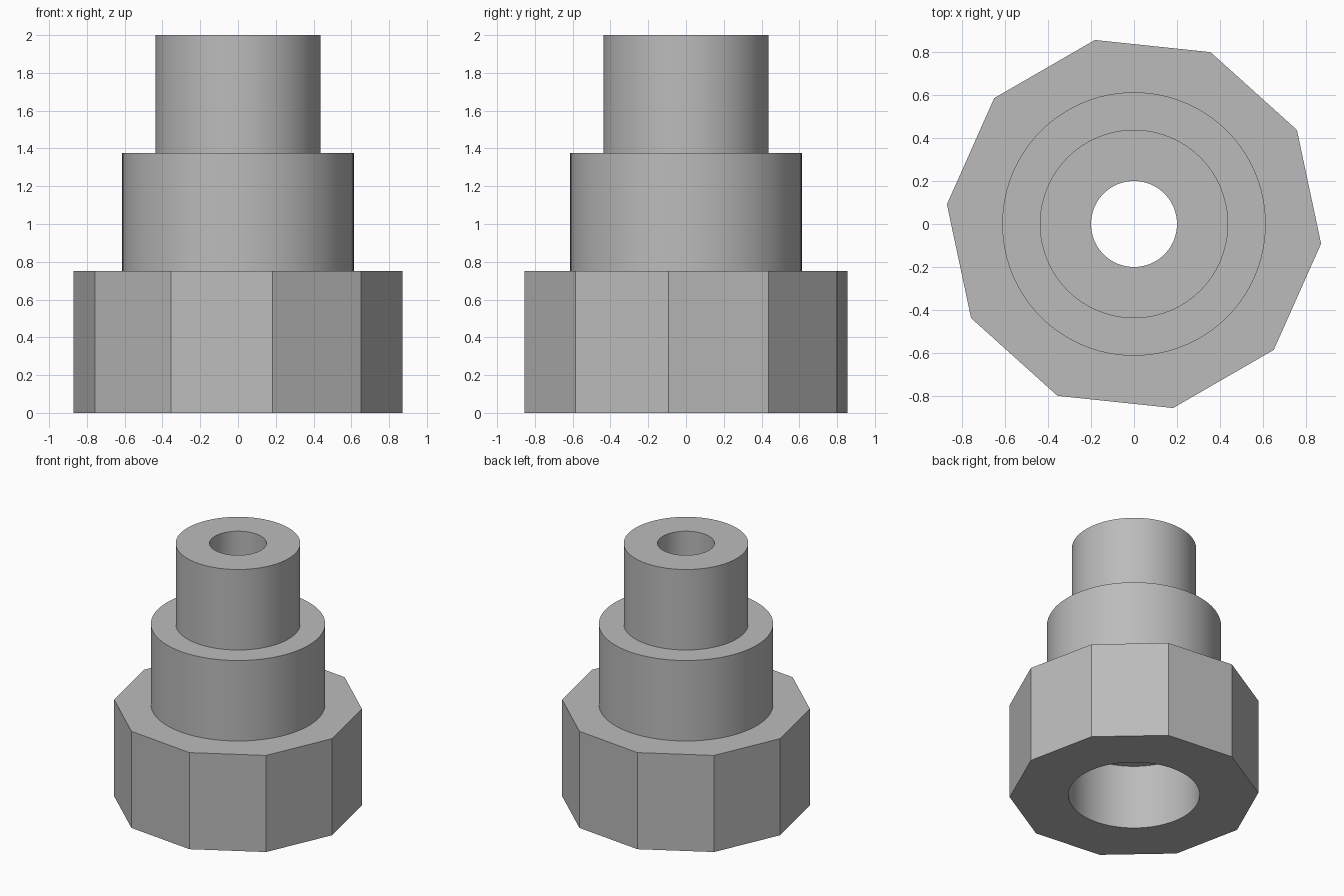
import bpy, bmesh
from math import cos, sin, radians, tau

if "Cube" in bpy.data.objects:
    bpy.data.objects.remove(bpy.data.objects["Cube"], do_unlink=True)

GREY = (0.5, 0.5, 0.5, 1.0)
metal = bpy.data.materials.new("plain grey metal")
metal.use_nodes = True
metal.diffuse_color = GREY
metal.node_tree.nodes["Principled BSDF"].inputs["Base Color"].default_value = GREY

ROUND = 96


def prism(name, radius, bottom, top, sides=ROUND, turn=0.0):
    """Upright solid with a regular outline."""
    bm = bmesh.new()
    outline = [bm.verts.new((radius * cos(radians(turn) + tau * i / sides),
                             radius * sin(radians(turn) + tau * i / sides), bottom))
               for i in range(sides)]
    base = bm.faces.new(outline)
    cap = bmesh.ops.extrude_face_region(bm, geom=[base], use_keep_orig=True)["geom"]
    lifted = [v for v in cap if isinstance(v, bmesh.types.BMVert)]
    bmesh.ops.translate(bm, verts=lifted, vec=(0, 0, top - bottom))
    bmesh.ops.recalc_face_normals(bm, faces=bm.faces)
    mesh = bpy.data.meshes.new(name)
    bm.to_mesh(mesh)
    bm.free()
    mesh.materials.append(metal)
    obj = bpy.data.objects.new(name, mesh)
    bpy.context.collection.objects.link(obj)
    return obj


def combine(body, tool, operation):
    """Apply a boolean and discard its tool."""
    mod = body.modifiers.new(operation.lower(), 'BOOLEAN')
    mod.operation = operation
    mod.solver = 'EXACT'
    mod.object = tool
    bpy.ops.object.modifier_apply(modifier=mod.name)
    bpy.data.objects.remove(tool, do_unlink=True)


# Ten-sided nut with a stepped stem
fitting = prism("stepped_fitting", 0.875, 0, 0.75, sides=10, turn=-6)
bpy.context.view_layer.objects.active = fitting
fitting.select_set(True)
combine(fitting, prism("collar", 0.613, 0.6, 1.375), 'UNION')
combine(fitting, prism("spigot", 0.438, 1.2, 2.0), 'UNION')

# Wide socket below, narrow bore right through
combine(fitting, prism("socket_cutter", 0.462, -0.1, 0.5), 'DIFFERENCE')
combine(fitting, prism("bore_cutter", 0.2, -0.1, 2.1), 'DIFFERENCE')

bpy.ops.object.shade_smooth_by_angle(angle=radians(30))
